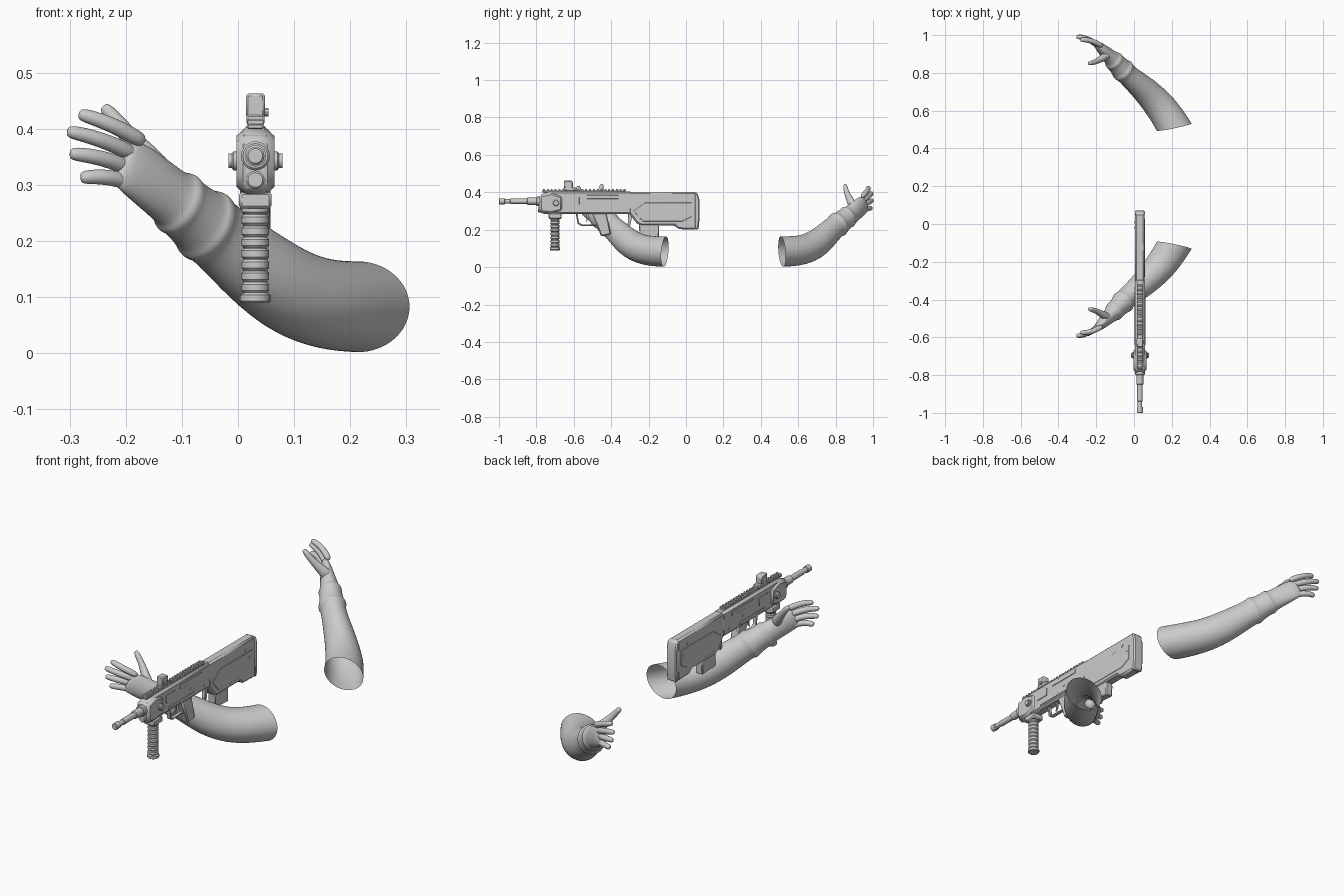
import bpy, bmesh, math
from mathutils import Vector

if "Cube" in bpy.data.objects:
    bpy.data.objects.remove(bpy.data.objects["Cube"])

CX = 0.031  # centre plane of the rifle
grey = bpy.data.materials.new("plain_grey")
grey.diffuse_color = (0.6, 0.6, 0.6, 1)
grey.use_nodes = True
grey.node_tree.nodes["Principled BSDF"].inputs["Base Color"].default_value = grey.diffuse_color


def make(name, bm, angle=35):
    bmesh.ops.recalc_face_normals(bm, faces=bm.faces)
    me = bpy.data.meshes.new(name)
    bm.to_mesh(me)
    bm.free()
    me.materials.append(grey)
    ob = bpy.data.objects.new(name, me)
    bpy.context.collection.objects.link(ob)
    bpy.ops.object.select_all(action='DESELECT')
    ob.select_set(True)
    bpy.context.view_layer.objects.active = ob
    bpy.ops.object.shade_smooth_by_angle(angle=math.radians(angle))
    return ob


def prism(name, pts, half, bevel=0.004, x=CX):
    """Side profile of (y, z) points extruded across x."""
    bm = bmesh.new()
    f = bm.faces.new([bm.verts.new((x - half, y, z)) for y, z in pts])
    r = bmesh.ops.extrude_face_region(bm, geom=[f])
    bmesh.ops.translate(bm, vec=(2 * half, 0, 0),
                        verts=[v for v in r['geom'] if isinstance(v, bmesh.types.BMVert)])
    ob = make(name, bm)
    if bevel:
        m = ob.modifiers.new("bevel", 'BEVEL')
        m.width, m.segments, m.limit_method = bevel, 1, 'ANGLE'
    return ob


def box(name, y0, y1, z0, z1, half, bevel=0.003, x=CX):
    return prism(name, [(y0, z0), (y1, z0), (y1, z1), (y0, z1)], half, bevel, x)


def lathe(name, origin, axis, prof, n=20):
    """Turned part: (distance along axis, radius) profile."""
    q = Vector(axis).to_track_quat('Z', 'Y')
    bm = bmesh.new()
    rings = [[bm.verts.new(Vector(origin) + q @ Vector((r * math.cos(a), r * math.sin(a), d)))
              for a in [2 * math.pi * i / n for i in range(n)]] for d, r in prof]
    skin(bm, rings)
    bm.faces.new(rings[0])
    bm.faces.new(rings[-1])
    return make(name, bm)


def skin(bm, rings):
    n = len(rings[0])
    for a, b in zip(rings, rings[1:]):
        for i in range(n):
            bm.faces.new((a[i], a[(i + 1) % n], b[(i + 1) % n], b[i]))


def limb(name, secs, n, open_start=False, mirror=False, first_side=None):
    """Soft tube through (x, y, z, side radius, up radius) sections."""
    bm = bmesh.new()
    c = [Vector(s[:3]) for s in secs]
    rings = []
    for k, s in enumerate(secs):
        t = (c[min(k + 1, len(c) - 1)] - c[max(k - 1, 0)]).normalized()
        side = t.cross(Vector((0, 0, 1))).normalized()
        up = side.cross(t)
        if k == 0 and first_side:
            side, up = Vector(first_side), Vector((0, 0.08, 1))
        rings.append([bm.verts.new(c[k] + side * s[3] * math.cos(a) + up * s[4] * math.sin(a))
                      for a in [2 * math.pi * i / n for i in range(n)]])
    skin(bm, rings)
    bm.faces.new(rings[-1])
    if not open_start:
        bm.faces.new(rings[0])
    if mirror:
        for v in bm.verts:
            v.co.y = 0.4 - v.co.y
    ob = make(name, bm, 180)
    m = ob.modifiers.new("soft", 'SUBSURF')
    m.levels = m.render_levels = 2


# --- arms: open sleeve, banded glove cuff, palm, four fingers and thumb
ARM = [(.213, -.113, .083, .097, .083), (.165, -.19, .085, .088, .082),
       (.105, -.262, .102, .080, .080), (.045, -.322, .142, .070, .077),
       (-.015, -.372, .192, .060, .068), (-.047, -.402, .219, .057, .064),
       (-.053, -.408, .224, .064, .070), (-.063, -.418, .231, .064, .069),
       (-.068, -.423, .235, .057, .062), (-.098, -.456, .261, .051, .057),
       (-.103, -.461, .265, .054, .062), (-.111, -.469, .271, .052, .060),
       (-.116, -.474, .275, .043, .053), (-.145, -.503, .298, .036, .053),
       (-.178, -.535, .325, .026, .053), (-.200, -.555, .337, .018, .047),
       (-.208, -.560, .342, .010, .036)]
# base x, z then tip x, y, z
FINGERS = {"index_finger": (-.165, .375, -.284, -.575, .427),
           "middle_finger": (-.180, .352, -.305, -.592, .396),
           "ring_finger": (-.188, .328, -.300, -.594, .356),
           "little_finger": (-.188, .303, -.281, -.588, .313)}
for label, mir in (("near", False), ("far", True)):
    limb(label + "_arm", ARM, 16, True, mir, (-.98, .2, 0))
    for nm, (bx, bz, tx, ty, tz) in FINGERS.items():
        a, b = Vector((bx, -.54, bz)), Vector((tx, ty, tz))
        secs = []
        for f, r in ((0, .015), (.3, .015), (.55, .0145), (.8, .0135), (.95, .012), (1, .007)):
            p = a.lerp(b, f) + Vector((0, -.012, .006)) * math.sin(math.pi * f)
            secs.append((*p, r, r))
        limb(f"{label}_{nm}", secs, 10, mirror=mir)
    limb(label + "_thumb", [(-.125, -.50, .305, .022, .03), (-.160, -.483, .347, .022, .026),
                            (-.190, -.465, .382, .016, .018), (-.215, -.455, .412, .014, .015),
                            (-.234, -.451, .434, .012, .013), (-.240, -.450, .442, .007, .007)],
         10, mirror=mir)

# --- rifle barrel and muzzle
lathe("barrel", (CX, -1, .352), (0, 1, 0),
      [(0, .013), (.003, .016), (.03, .016), (.032, .012), (.06, .012), (.062, .014),
       (.15, .014), (.152, .019), (.24, .019)])
lathe("muzzle_bore", (CX, -1.0005, .352), (0, 1, 0), [(0, .008), (.004, .008)])

# --- receiver
prism("receiver", [(-.785, .30), (-.765, .283), (-.40, .283), (-.29, .283), (-.29, .405),
                   (-.72, .405), (-.765, .395), (-.785, .375)], .026, .010)
prism("front_housing", [(-.785, .315), (-.775, .29), (-.72, .285), (-.66, .30), (-.66, .38),
                        (-.72, .40), (-.785, .385)], .034, .012)
lathe("barrel_collar", (CX, -.80, .352), (0, 1, 0), [(0, .022), (.004, .026), (.03, .026)])
lathe("gas_plug", (CX, -.79, .309), (0, 1, 0), [(0, .013), (.003, .016), (.04, .016)])
box("top_rail", -.77, -.32, .400, .409, .014, .002)
for i in range(22):
    y = -.765 + i * .0205
    if not -.66 < y < -.595:
        box("rail_tooth", y, y + .011, .406, .417, .015, .002)

# --- side knobs, slots and plates on both sides
for s in (-1, 1):
    lathe("side_knob", (CX + s * .024, -.695, .343), (s, 0, 0),
          [(0, .017), (.015, .017), (.018, .013), (.024, .013)], 12)
    for nm, y0, y1, z0, z1 in (("ejection_plate", -.53, -.36, .365, .385),
                               ("lower_plate", -.62, -.42, .300, .312),
                               ("front_plate", -.64, -.57, .335, .375)):
        box(nm, y0, y1, z0, z1, .003, .001, CX + s * .026)
    for y, z in ((-.45, .335), (-.34, .31), (.01, .315), (-.02, .36)):
        lathe("side_pin", (CX + s * .022, y, z), (s, 0, 0), [(0, .007), (.006, .007)], 10)
    prism("stock_panel", [(-.28, .30), (-.23, .245), (-.02, .245), (.03, .27), (.03, .345),
                          (-.22, .345)], .002, .001, CX + s * .025)

# --- sight on the rail
box("sight_base", -.655, -.585, .408, .425, .016)
prism("sight_housing", [(-.652, .42), (-.605, .42), (-.605, .455), (-.612, .463), (-.652, .463)],
      .017, .004)
lathe("sight_dial", (CX + .014, -.625, .43), (1, 0, 0), [(0, .008), (.009, .008)], 10)

# --- rear stock, butt pad and magazine
prism("stock", [(-.31, .402), (-.305, .290), (-.265, .235), (-.24, .222), (-.06, .222), (-.04, .203),
                (.055, .200), (.055, .402)], .025, .008)
prism("butt_pad", [(.045, .203), (.066, .200), (.072, .25), (.072, .36), (.062, .396), (.045, .402)],
      .027, .006)
prism("magazine", [(-.255, .30), (-.248, .162), (-.145, .156), (-.142, .30)], .019, .004)
prism("magazine_catch", [(-.31, .285), (-.285, .285), (-.30, .215), (-.312, .215)], .009, .002)

# --- pistol grip, trigger and guard
prism("pistol_grip", [(-.505, .29), (-.425, .29), (-.40, .175), (-.455, .165), (-.475, .22)], .019, .006)
prism("trigger", [(-.535, .285), (-.52, .285), (-.522, .255), (-.535, .24), (-.53, .262)], .004, .001)
prism("trigger_guard", [(-.59, .288), (-.58, .288), (-.572, .238), (-.558, .229), (-.47, .229),
                        (-.47, .221), (-.562, .221), (-.58, .232)], .009, .002)

# --- ribbed foregrip under the front
box("foregrip_mount", -.735, -.665, .258, .288, .029, .005)
ribs = [(0, .024), (.003, .027), (.014, .027), (.017, .022)]
for i in range(8):
    z = .018 + i * .020
    ribs += [(z, .021), (z + .004, .0245), (z + .015, .0245), (z + .019, .021)]
lathe("foregrip", (CX, -.70, .090), (0, 0, 1), ribs)
